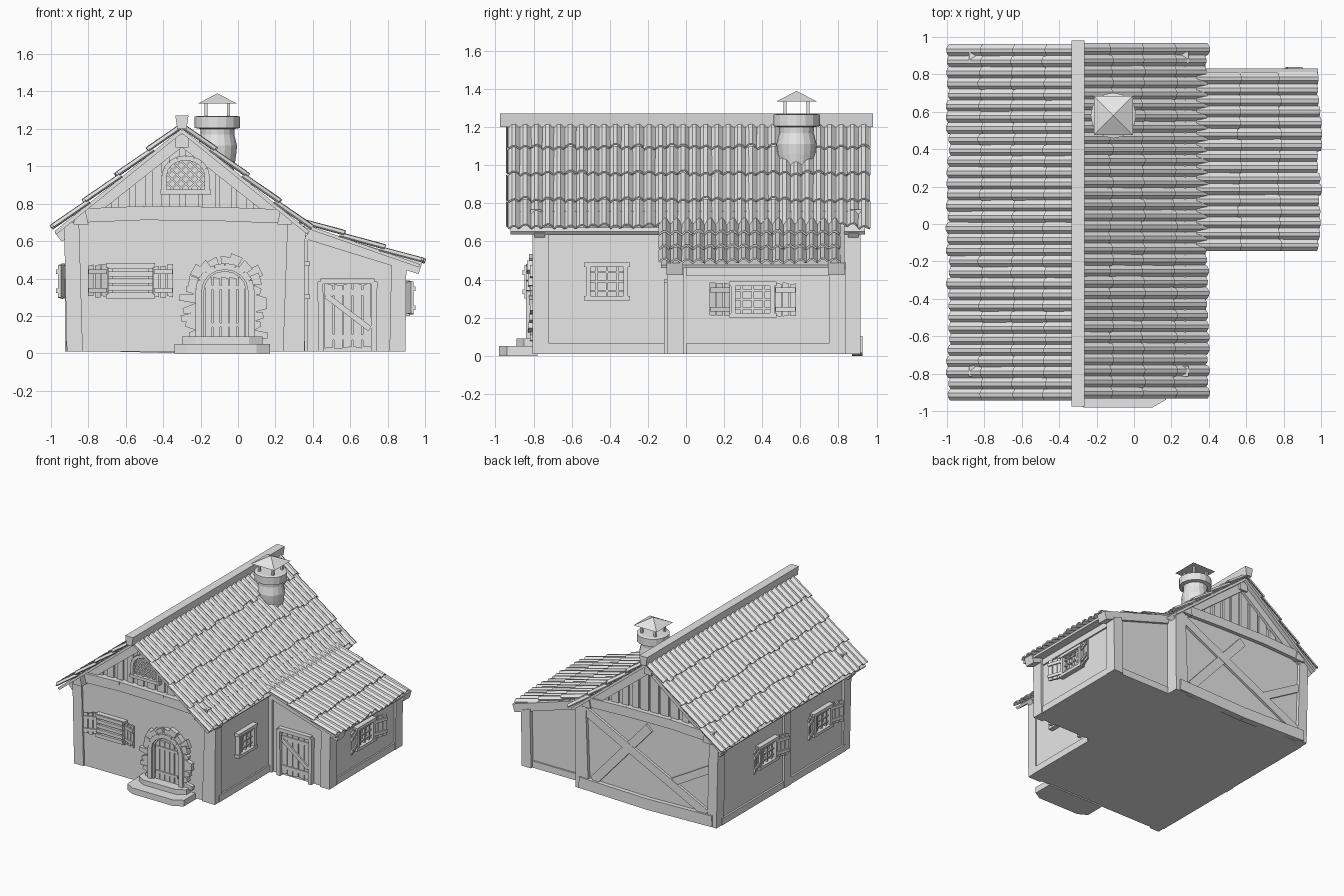
import bpy, bmesh, math, random
from mathutils import Vector

random.seed(4)
if "Cube" in bpy.data.objects:
    bpy.data.objects.remove(bpy.data.objects["Cube"])

clay = bpy.data.materials.new("light_grey")
clay.use_nodes = True
GREY = (0.8, 0.8, 0.8, 1)
clay.diffuse_color = GREY
clay.node_tree.nodes["Principled BSDF"].inputs["Base Color"].default_value = GREY

X, Y, Z = Vector((1, 0, 0)), Vector((0, 1, 0)), Vector((0, 0, 1))
# Working planes: origin, horizontal axis, outward normal
SECTION = (Vector(), X, -Y)
FRONT, BACK = (Y * -0.79, X, -Y), (Y * 0.89, X, Y)
GABLE_F, GABLE_B = (Y * -0.76, X, -Y), (Y * 0.87, X, Y)
LEFT, RIGHT = (X * -0.905, Y, -X), (X * 0.345, Y, X)
SHED_F, SHED_B, SHED_R = (Y * -0.08, X, -Y), (Y * 0.81, X, Y), (X * 0.88, Y, X)


def finish(name, bm):
    bmesh.ops.recalc_face_normals(bm, faces=bm.faces)
    me = bpy.data.meshes.new(name)
    bm.to_mesh(me)
    bm.free()
    me.materials.append(clay)
    ob = bpy.data.objects.new(name, me)
    bpy.context.collection.objects.link(ob)
    return ob


def build(name, plane, parts, hinge=None, lean=0):
    """Extrude each (outline, near, far) of parts out from a plane into one object."""
    o, u, n = plane
    bm = bmesh.new()
    for pts, d0, d1 in parts:
        rings = []
        for d in (d0, d1):
            rings.append([bm.verts.new(o + u * a + Z * b + n * (d + (lean * abs(a - hinge) if lean else 0)))
                          for a, b in pts])
        lo, hi = rings
        bm.faces.new(lo)
        bm.faces.new(hi)
        for i in range(len(lo)):
            j = (i + 1) % len(lo)
            bm.faces.new((lo[i], lo[j], hi[j], hi[i]))
    return finish(name, bm)


def rect(u0, u1, z0, z1):
    return [(u0, z0), (u1, z0), (u1, z1), (u0, z1)]


def bar(a, b, w, w2=None):
    a, b = Vector(a), Vector(b)
    t = (b - a).normalized()
    p = Vector((-t.y, t.x)) / 2
    w2 = w2 or w
    return [tuple(v) for v in (a - p * w, b - p * w2, b + p * w2, a + p * w)]


def chain(pts, w, d0, d1):
    return [(bar(a, b, w), d0, d1) for a, b in zip(pts, pts[1:])]


def arch(cx, hw, z0, zs, zt, n=8):
    top = [(cx - hw * math.cos(math.pi * i / n), zs + (zt - zs) * math.sin(math.pi * i / n)) for i in range(n + 1)]
    return [(cx - hw, z0)] + top + [(cx + hw, z0)]


def planks(u0, u1, z0, z1, n, d0, d1):
    s, out = (u1 - u0) / n, []
    for i in range(n):
        j = [random.uniform(-0.006, 0.006) for _ in range(4)]
        a, b = u0 + s * i + 0.003, u0 + s * (i + 1) - 0.003
        out.append(([(a, z0 + j[0]), (b, z0 + j[1]), (b, z1 + j[2]), (a, z1 + j[3])], d0, d1))
    return out


# ---- Walls
build("house_walls", SECTION, [([(-0.905, 0.01), (0.345, 0.01), (0.345, 0.66), (0.29, 0.71), (-0.86, 0.72),
                                 (-0.905, 0.69)], -0.89, 0.79)])
build("gable_walls", SECTION, [([(-0.88, 0.7), (0.28, 0.7), (-0.3, 1.165)], -0.87, 0.76)])
build("shed_walls", SECTION, [([(0.33, 0.01), (0.88, 0.01), (0.88, 0.46), (0.33, 0.655)], -0.81, 0.08)])

# ---- Corner posts, sills and wall plates
for label, y0, y1 in (("front", 0.72, 0.805), ("back", -0.915, -0.82)):
    build(label + "_corner_posts", SECTION, [
        ([(-0.915, 0.01), (-0.83, 0.01), (-0.85, 0.71), (-0.93, 0.69)], y0, y1),
        ([(0.24, 0.01), (0.355, 0.01), (0.36, 0.67), (0.265, 0.72)], y0, y1)])
build("shed_corner_posts", SECTION, [
    ([(0.81, 0.01), (0.895, 0.01), (0.9, 0.46), (0.82, 0.49)], d, d + 0.09) for d in (0.01, -0.84)])
build("side_sills", LEFT, [(rect(-0.75, 0.85, 0.01, 0.065), 0, 0.015), (rect(-0.75, 0.85, 0.63, 0.69), 0, 0.015),
                           (rect(-0.03, 0.05, 0.01, 0.68), 0, 0.02)])
build("right_sills", RIGHT, [(rect(-0.75, -0.05, 0.01, 0.065), 0, 0.012), (rect(-0.75, -0.05, 0.64, 0.68), 0, 0.012),
                             (rect(-0.1, -0.01, 0.01, 0.66), 0, 0.03), (rect(0.8, 0.87, 0.01, 0.66), 0, 0.01)])
build("shed_sill", SHED_R, [(rect(0, 0.78, 0.01, 0.065), 0, 0.012), (rect(0, 0.78, 0.42, 0.47), 0, 0.012)])
build("shed_back_sill", SHED_B, [(rect(0.36, 0.85, 0.01, 0.065), 0, 0.012)])
build("wall_plates", SECTION, [([(c - 0.04, 0.69), (c + 0.04, 0.69), (c + 0.025, 0.76), (c - 0.025, 0.76)], -0.93, 0.87)
                               for c in (-0.84, 0.25)])
tie = [(-0.88, 0.735), (-0.5, 0.75), (-0.1, 0.745), (0.29, 0.73)]
build("front_tie_beam", FRONT, chain(tie, 0.075, -0.03, 0.025))
build("back_tie_beam", BACK, chain(tie, 0.075, -0.03, 0.03))
build("back_braces", BACK, [
    (bar((0.3, 0.66), (-0.82, 0.1), 0.07), -0.01, 0.02), (bar((0.2, 0.1), (-0.3, 0.66), 0.07), -0.01, 0.018),
    (bar((-0.85, 0.47), (-0.52, 0.28), 0.06), -0.01, 0.016)])
build("back_sill", BACK, chain([(-0.88, 0.06), (-0.3, 0.045), (0.32, 0.06)], 0.09, -0.02, 0.035))

# ---- Gable planks and rafters
for label, plane in (("front", GABLE_F), ("back", GABLE_B)):
    strips = []
    for i in range(12):
        a = -0.82 + i * 0.09
        b = a + 0.062 + random.uniform(-0.01, 0.012)
        za, zb = [1.15 - 0.8 * abs(v + 0.3) for v in (a, b)]
        strips.append(([(a, 0.72), (b, 0.72), (b, zb), (a, za)], -0.01, 0.014))
    build(label + "_gable_planks", plane, strips)
    build(label + "_rafters", plane, [(bar((-0.3, 1.14), (-0.3 + s * 0.66, 0.62), 0.06), -0.02, 0.035)
                                      for s in (-1, 1)])
    build(label + "_purlin_ends", plane, [(rect(-0.335, -0.265, 1.1, 1.17), 0, 0.05)])
for plane, label in ((SHED_F, "front"), (SHED_B, "back")):
    build("shed_" + label + "_rafter", plane, [(bar((0.345, 0.65), (0.975, 0.455), 0.065), -0.065, 0.022)])


# ---- Corrugated tile roofs with ragged, overlapping rows
def roof(name, top, end, y0, y1, rows, waves):
    top, end = Vector((top[0], 0, top[1])), Vector((end[0], 0, end[1]))
    run = (end - top).normalized()
    n = Vector((abs(run.z), 0, abs(run.x)))
    if run.x < 0:
        n.x *= -1
    step = (end - top) / rows
    pitch = (y1 - y0) / waves
    for r in range(rows):
        bm = bmesh.new()
        a, b = top + step * r, top + step * (r + 1)
        prev = None
        slip = 0
        for i in range(waves * 4 + 1):
            if i % 4 == 0:
                slip = random.uniform(-0.012, 0.014)
            h = (0, 0.016, 0.018, 0.003)[i % 4]
            y = Y * (y0 + pitch * (i // 4 + (0, 0.3, 0.58, 0.88)[i % 4]))
            cur = [bm.verts.new(a + y + n * (h - 0.036)),
                   bm.verts.new(b + y + n * (h - 0.018) + run * (0.012 + slip))]
            if prev:
                bm.faces.new((prev[0], prev[1], cur[1], cur[0]))
            prev = cur
        ob = finish(f"{name}_row_{r + 1}", bm)
        m = ob.modifiers.new("thickness", "SOLIDIFY")
        m.thickness = 0.01
        m.offset = 0


roof("left_roof", (-0.3, 1.25), (-0.985, 0.695), -0.94, 0.96, 4, 32)
roof("right_roof", (-0.3, 1.25), (0.385, 0.695), -0.93, 0.965, 4, 32)
roof("shed_roof", (0.34, 0.735), (0.98, 0.51), -0.14, 0.81, 3, 16)
build("roof_boards", SECTION, [(bar((-0.3, 1.19), (-0.3 + s * 0.675, 0.645), 0.02), -0.94, 0.92) for s in (-1, 1)])
build("shed_roof_boards", SECTION, [(bar((0.33, 0.69), (0.97, 0.468), 0.018), -0.8, 0.13)])
build("ridge_beam", SECTION, [([(-0.325, 1.2), (-0.275, 1.2), (-0.265, 1.272), (-0.335, 1.272)], -0.98, 0.975)])

# ---- Chimney with a covered cowl
CX, CY = -0.11, 0.58
bm = bmesh.new()
profile = [(0.085, 0.96), (0.1, 1.06), (0.105, 1.11), (0.09, 1.17), (0.092, 1.2), (0.122, 1.205),
           (0.122, 1.265), (0.1, 1.27), (0.08, 1.27)]
rings = []
for r, z in profile:
    rings.append([bm.verts.new((CX + r * math.cos(math.tau * k / 16), CY + r * math.sin(math.tau * k / 16), z))
                  for k in range(16)])
for lo, hi in zip(rings, rings[1:]):
    for k in range(16):
        bm.faces.new((lo[k], lo[k - 1], hi[k - 1], hi[k]))
bm.faces.new(rings[0])
bm.faces.new(rings[-1])
finish("chimney", bm)
build("cowl_posts", SECTION, [(rect(CX + a - 0.008, CX + a + 0.008, 1.26, 1.345), -CY + b - 0.008, -CY + b + 0.008)
                              for a in (-0.06, 0.06) for b in (-0.06, 0.06)])
bm = bmesh.new()
base = [bm.verts.new((CX + a, CY + b, 1.335)) for a, b in ((-0.105, -0.105), (0.105, -0.105), (0.105, 0.105), (-0.105, 0.105))]
tip = bm.verts.new((CX, CY, 1.39))
bm.faces.new(base)
for k in range(4):
    bm.faces.new((base[k], base[k - 1], tip))
finish("cowl_cap", bm)


# ---- Windows
def window(name, plane, cu, cz, w, h, shutter=0.0, slats=False):
    u0, u1, z0, z1 = cu - w / 2, cu + w / 2, cz - h / 2, cz + h / 2
    f = 0.024
    parts = [(rect(u0, u0 + f, z0, z1), 0, 0.035), (rect(u1 - f, u1, z0, z1), 0, 0.035),
             (rect(u0 - 0.01, u1 + 0.01, z0, z0 + f), 0, 0.04), (rect(u0 - 0.01, u1 + 0.01, z1 - f, z1), 0, 0.04)]
    if slats:
        for i in range(5):
            parts.append((rect(u0, u1, z0 + h * (i + 0.15) / 5, z0 + h * (i + 0.85) / 5), 0, 0.045))
    else:
        for i in (1, 2, 3):
            a, b = u0 + w * i / 4, z0 + h * i / 4
            parts += [(rect(a - 0.006, a + 0.006, z0, z1), 0, 0.02), (rect(u0, u1, b - 0.005, b + 0.005), 0, 0.016)]
    build(name, plane, parts)
    if shutter:
        for side, a, b in (("a", u0 - shutter, u0), ("b", u1, u1 + shutter)):
            leaf = planks(a, b, z0 + 0.01, z1 - 0.01, 3, 0.005, 0.02)
            leaf += [(rect(a + 0.005, b - 0.005, z - 0.012, z + 0.012), 0.02, 0.03) for z in (z0 + 0.045, z1 - 0.045)]
            build(f"{name}_shutter_{side}", plane, leaf, u0 if side == "a" else u1, 0.35)


window("front_window", FRONT, -0.575, 0.387, 0.24, 0.19, 0.11, True)
window("right_window", RIGHT, -0.415, 0.39, 0.22, 0.2)
window("shed_window", SHED_R, 0.35, 0.295, 0.23, 0.19, 0.115)
window("left_back_window", LEFT, 0.27, 0.385, 0.23, 0.19, 0.11)
window("left_front_window", LEFT, -0.43, 0.385, 0.23, 0.19, 0.11)

# ---- Arched gable window with diagonal lattice
GX, GW = -0.28, 0.115
lattice = []
for s in (-1, 1):
    for k in range(-4, 5):
        line = [(GX + k * 0.048 + t * 0.01, 0.955 + s * t * 0.01) for t in range(-16, 17)]
        inside = [p for p in line if abs(p[0] - GX) < GW and 0.87 < p[1]
                  < 0.95 + 0.095 * math.sqrt(1 - ((p[0] - GX) / GW) ** 2)]
        if len(inside) > 2:
            lattice.append((bar(inside[0], inside[-1], 0.01), 0.016, 0.03))
outline = arch(GX, GW, 0.87, 0.95, 1.045)
build("gable_window_pane", GABLE_F, [(outline, 0, 0.018)])
build("gable_window_lattice", GABLE_F, lattice)
build("gable_window_frame", GABLE_F, chain(outline, 0.026, 0, 0.045) + [(rect(GX - 0.135, GX + 0.135, 0.85, 0.875), 0, 0.05)])

# ---- Front door, stone surround and steps
DX = -0.07
doorway = arch(DX, 0.14, 0.08, 0.34, 0.465)
build("front_door_frame", FRONT, chain(doorway, 0.035, 0, 0.05) + chain(arch(DX, 0.118, 0.08, 0.34, 0.445), 0.015, 0, 0.035))
build("front_door_planks", FRONT, [(arch(DX, 0.13, 0.08, 0.34, 0.45), 0, 0.008)]
      + planks(DX - 0.11, DX + 0.11, 0.085, 0.405, 5, 0, 0.022)
      + [(rect(DX - 0.1, DX + 0.1, z, z + 0.022), 0, 0.03) for z in (0.14, 0.34)])
stones = []
for s in (-1, 1):
    for i in range(6):
        z = 0.1 + i * 0.048
        stones.append((bar((DX + s * 0.15, z), (DX + s * random.uniform(0.19, 0.245), z + random.uniform(-0.02, 0.015)),
                           0.052, 0.03), 0, random.uniform(0.025, 0.04)))
for i in range(1, 10):
    a = math.pi * i / 10 + random.uniform(-0.06, 0.06)
    c, s, r = math.cos(a), math.sin(a), random.uniform(1.2, 1.38)
    stones.append((bar((DX + c * 0.15, 0.34 + s * 0.135), (DX + c * 0.165 * r, 0.34 + s * 0.14 * r), 0.05, 0.066),
                   0, random.uniform(0.025, 0.045)))
build("door_stones", FRONT, stones)
for name, hw, y, z0, z1 in (("lower_step", 0.255, -0.98, 0.0, 0.05), ("upper_step", 0.215, -0.89, 0.05, 0.09)):
    bm = bmesh.new()
    ring = [(-hw, -0.78), (-hw, y + 0.04), (-hw + 0.07, y), (hw - 0.07, y), (hw, y + 0.04), (hw, -0.78)]
    face = bm.faces.new([bm.verts.new((DX - 0.015 + a, b, z0)) for a, b in ring])
    up = bmesh.ops.extrude_face_region(bm, geom=[face])["geom"]
    bmesh.ops.translate(bm, vec=Z * (z1 - z0), verts=[v for v in up if isinstance(v, bmesh.types.BMVert)])
    finish(name, bm)

# ---- Shed door
build("shed_door_frame", SHED_F, chain([(0.445, 0.01), (0.44, 0.385), (0.73, 0.385), (0.725, 0.01)], 0.03, 0, 0.035))
build("shed_door_planks", SHED_F, planks(0.46, 0.715, 0.03, 0.37, 5, 0, 0.016)
      + [(bar((0.47, 0.31), (0.705, 0.13), 0.03), 0.01, 0.028)]
      + [(rect(0.465, 0.71, z, z + 0.03), 0.01, 0.024) for z in (0.07, 0.31)])
